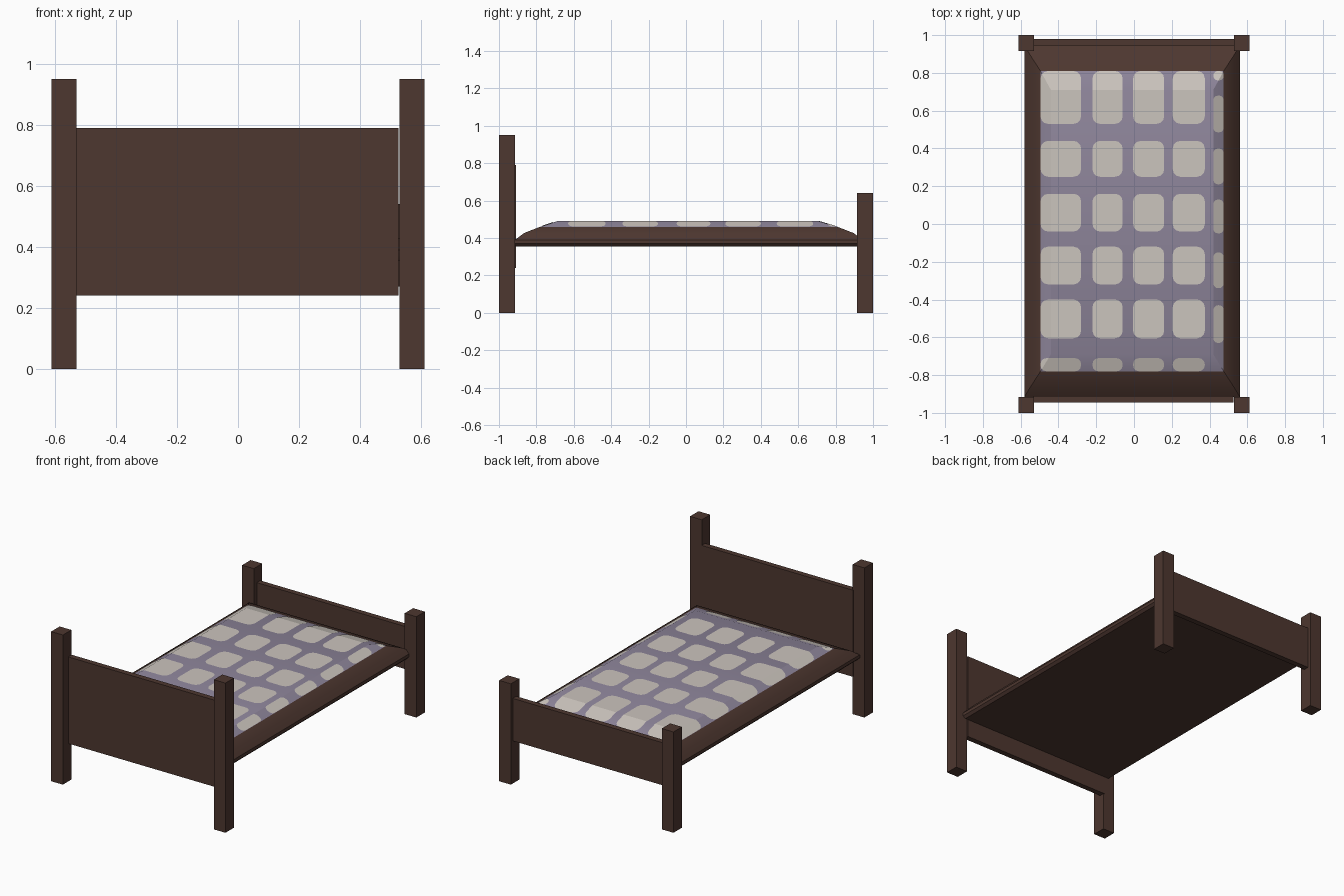
import bpy, bmesh, math
from mathutils import Vector

if "Cube" in bpy.data.objects:
    bpy.data.objects.remove(bpy.data.objects["Cube"])


def material(name, rgb):
    m = bpy.data.materials.new(name)
    m.diffuse_color = (*rgb, 1)
    m.use_nodes = True
    m.node_tree.nodes["Principled BSDF"].inputs["Base Color"].default_value = m.diffuse_color
    return m


WOOD = material("dark brown wood", (0.075, 0.038, 0.029))
LAVENDER = material("lavender cloth", (0.27, 0.235, 0.325))
CREAM = material("cream cloth", (0.60, 0.555, 0.51))


def finish(bm, name, mats):
    bmesh.ops.recalc_face_normals(bm, faces=bm.faces)
    me = bpy.data.meshes.new(name)
    bm.to_mesh(me)
    bm.free()
    for m in mats:
        me.materials.append(m)
    ob = bpy.data.objects.new(name, me)
    bpy.context.collection.objects.link(ob)
    return ob


def box(name, x0, x1, y0, y1, z0, z1):
    bm = bmesh.new()
    bmesh.ops.create_cube(bm, size=1)
    for v in bm.verts:
        v.co = ((x0 + x1) / 2 + v.co.x * (x1 - x0),
                (y0 + y1) / 2 + v.co.y * (y1 - y0),
                (z0 + z1) / 2 + v.co.z * (z1 - z0))
    return finish(bm, name, [WOOD])


# Corner posts: tall at the head (front), short at the foot (back)
for side, s in (("left", -1), ("right", 1)):
    xa, xb = sorted((s * 0.53, s * 0.612))
    box(f"head_post_{side}", xa, xb, -1.0, -0.915, 0, 0.95)
    box(f"foot_post_{side}", xa, xb, 0.915, 1.0, 0, 0.64)

# End boards
box("headboard", -0.535, 0.527, -0.945, -0.91, 0.24, 0.79)
box("footboard", -0.535, 0.535, 0.945, 0.98, 0.27, 0.54)

# Mattress base: stacked rectangular loops, brown below and cloth on top
# each loop: x0, x1, y0, y1, z
QX0, QX1, QY0, QY1 = -0.495, 0.475, -0.78, 0.81
TX0, TX1, TY0, TY1 = -0.44, 0.42, -0.69, 0.71
LOOPS = [(-0.565, 0.545, -0.91, 0.935, 0.355),
         (-0.58, 0.56, -0.915, 0.945, 0.37),
         (-0.58, 0.56, -0.915, 0.945, 0.39),
         (-0.55, 0.53, -0.865, 0.895, 0.427),
         (QX0, QX1, QY0, QY1, 0.46),
         (TX0, TX1, TY0, TY1, 0.49)]
bm = bmesh.new()
rings = [[bm.verts.new(c) for c in ((a, c0, z), (b, c0, z), (b, c1, z), (a, c1, z))]
         for a, b, c0, c1, z in LOOPS]
for lo, hi in zip(rings, rings[1:]):
    for i in range(4):
        j = (i + 1) % 4
        bm.faces.new((lo[i], lo[j], hi[j], hi[i]))
bm.faces.new(rings[0][::-1])
bm.faces.new(rings[-1])
for f in bm.faces:
    f.material_index = 1 if f.calc_center_median().z > 0.465 else 0
mattress = finish(bm, "mattress", [WOOD, LAVENDER])
bpy.context.view_layer.objects.active = mattress
mattress.select_set(True)
bpy.ops.object.shade_smooth_by_angle(angle=math.radians(28))


def cloth_height(x, y):
    dx = min((x - QX0) / (TX0 - QX0), (QX1 - x) / (QX1 - TX1))
    dy = min((y - QY0) / (TY0 - QY0), (QY1 - y) / (QY1 - TY1))
    return 0.46 + 0.03 * max(0, min(1, dx, dy))


def patch(bm, x0, x1, y0, y1):
    r = min(0.04, (x1 - x0) * 0.45, (y1 - y0) * 0.45)
    pts = []
    for k, (cx, cy) in enumerate(((x1 - r, y1 - r), (x0 + r, y1 - r),
                                  (x0 + r, y0 + r), (x1 - r, y0 + r))):
        for i in range(4):
            a = math.pi / 2 * (k + i / 3)
            pts.append(bm.verts.new((cx + r * math.cos(a), cy + r * math.sin(a), 0)))
    bm.faces.new(pts)


# Quilt patches: cream rounded squares lying just over the lavender cloth
COLS = [(QX0, -0.28), (-0.22, -0.06), (-0.005, 0.16), (0.205, 0.375)]
ROWS = [(QY0, -0.71), (-0.605, -0.40), (-0.32, -0.12),
        (-0.04, 0.16), (0.25, 0.44), (0.53, QY1)]
EDGE_ROWS = [(-0.63, -0.43), (-0.34, -0.15), (-0.05, 0.13),
             (0.21, 0.40), (0.485, 0.68), (0.76, QY1)]
bm = bmesh.new()
for cx in COLS:
    for ry in ROWS:
        patch(bm, *cx, *ry)
for ry in EDGE_ROWS:
    patch(bm, TX1, QX1, *ry)

# cut patches along the mattress creases and corner hips, then drape them
cuts = [((TX0, 0), (1, 0)), ((TX1, 0), (1, 0)), ((0, TY0), (0, 1)), ((0, TY1), (0, 1))]
for qx, tx in ((QX0, TX0), (QX1, TX1)):
    for qy, ty in ((QY0, TY0), (QY1, TY1)):
        cuts.append(((qx, qy), (ty - qy, qx - tx)))
for p, n in cuts:
    bmesh.ops.bisect_plane(bm, geom=bm.verts[:] + bm.edges[:] + bm.faces[:], dist=1e-5,
                           plane_co=Vector((*p, 0)), plane_no=Vector((*n, 0)).normalized())
for v in bm.verts:
    v.co.z = cloth_height(v.co.x, v.co.y) + 0.002
for f in bm.faces:
    f.normal_update()
    if f.normal.z < 0:
        f.normal_flip()
me = bpy.data.meshes.new("quilt_patches")
bm.to_mesh(me)
bm.free()
me.materials.append(CREAM)
bpy.context.collection.objects.link(bpy.data.objects.new("quilt_patches", me))
